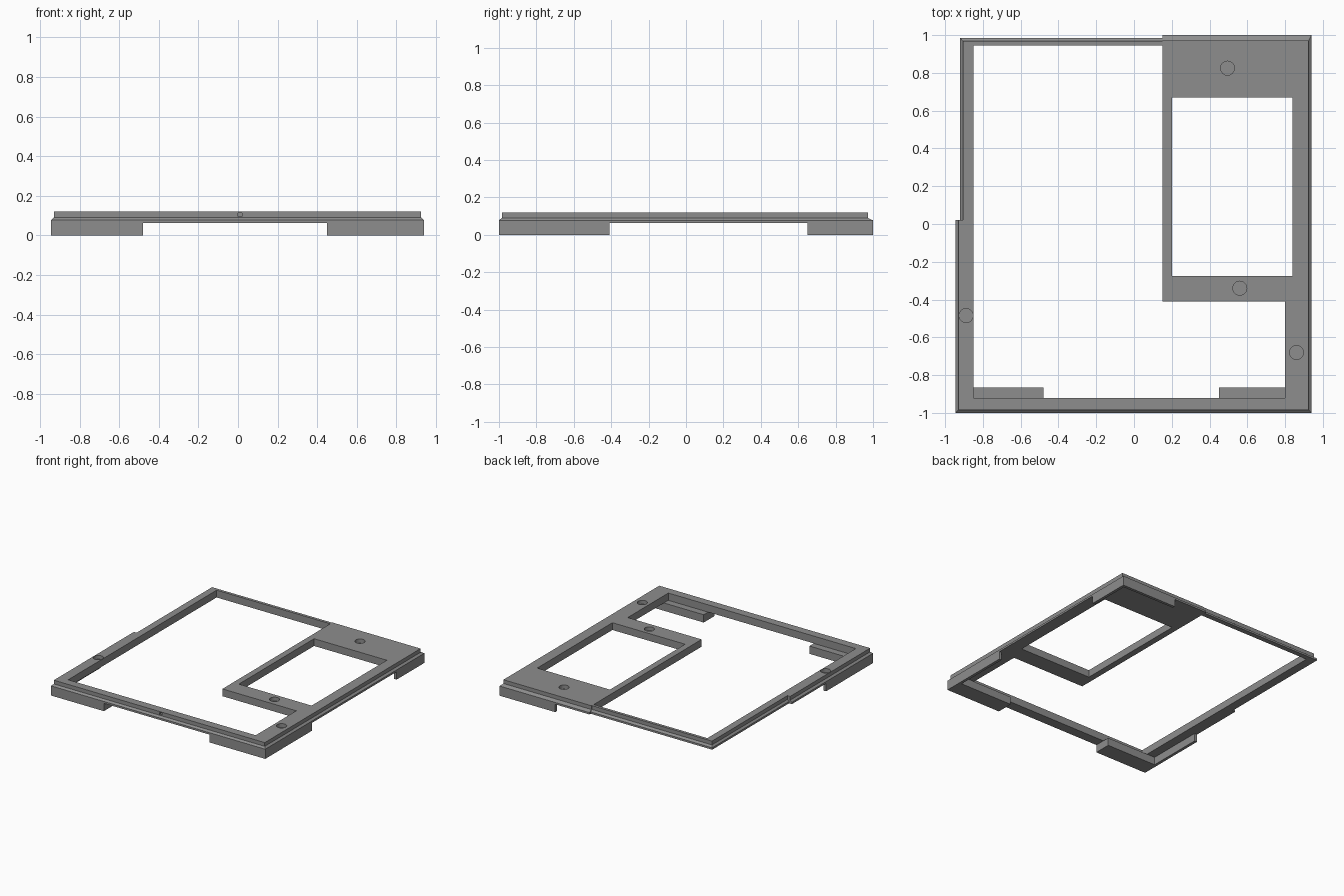
import bpy, bmesh, math

if "Cube" in bpy.data.objects:
    bpy.data.objects.remove(bpy.data.objects["Cube"])

grey = bpy.data.materials.new("mid_grey")
grey.diffuse_color = (0.27, 0.27, 0.27, 1)
grey.use_nodes = True
grey.node_tree.nodes["Principled BSDF"].inputs["Base Color"].default_value = grey.diffuse_color


def add_mesh(name, bm):
    bmesh.ops.recalc_face_normals(bm, faces=bm.faces)
    mesh = bpy.data.meshes.new(name)
    bm.to_mesh(mesh)
    bm.free()
    mesh.materials.append(grey)
    obj = bpy.data.objects.new(name, mesh)
    bpy.context.collection.objects.link(obj)
    return obj


def loft(name, layers):
    """Solid through matching outlines, each given as (outline, z)."""
    bm = bmesh.new()
    rings = [[bm.verts.new((x, y, z)) for x, y in pts] for pts, z in layers]
    n = len(rings[0])
    for low, high in zip(rings, rings[1:]):
        for i in range(n):
            j = (i + 1) % n
            bm.faces.new((low[i], low[j], high[j], high[i]))
    bm.faces.new(rings[0][::-1])
    bm.faces.new(rings[-1])
    return add_mesh(name, bm)


def prism(name, pts, z0, z1):
    return loft(name, [(pts, z0), (pts, z1)])


def rect(x0, y0, x1, y1):
    return [(x0, y0), (x1, y0), (x1, y1), (x0, y1)]


def circle(cx, cy, r, n=32):
    return [(cx + r * math.cos(2 * math.pi * i / n),
             cy + r * math.sin(2 * math.pi * i / n)) for i in range(n)]


def cut(target, cutter):
    mod = target.modifiers.new("cut", 'BOOLEAN')
    mod.operation = 'DIFFERENCE'
    mod.solver = 'EXACT'
    mod.object = cutter
    graph = bpy.context.evaluated_depsgraph_get()
    result = bpy.data.meshes.new_from_object(target.evaluated_get(graph))
    target.modifiers.clear()
    target.data = result
    bpy.data.objects.remove(cutter)


BASE, LIP, STEP, TOP = 0.062, 0.077, 0.09, 0.12

# Frame plate: wide lower lip, chamfer, inset upper band
lower = [(-.945, -1), (.94, -1), (.94, 1), (.15, 1),
         (.15, .985), (-.92, .985), (-.92, .02), (-.945, .02)]
upper = [(-.93, -.985), (.925, -.985), (.925, .972), (.15, .972),
         (.15, .968), (-.906, .968), (-.906, .02), (-.93, .02)]
frame = loft("frame_plate", [(lower, BASE), (lower, LIP), (upper, STEP), (upper, TOP)])

# Large opening and the rectangular window in the side panel
cut(frame, prism("opening_cutter",
                 [(-.85, -.92), (.80, -.92), (.80, -.41),
                  (.15, -.41), (.15, .945), (-.85, .945)], -.1, .3))
cut(frame, prism("window_cutter", rect(.20, -.275, .84, .67), -.1, .3))

# Round blind pockets in the top face
for x, y in [(.495, .825), (.56, -.34), (.86, -.68), (-.889, -.485)]:
    cut(frame, prism("pocket_cutter", circle(x, y, .037), .09, .2))

# Small notch in the front edge
cut(frame, prism("notch_cutter", rect(0, -1.1, .02, -.975), .095, .113))

# Corner feet: thick along the front, thin walls along the sides and back
prism("front_left_foot", [(-.945, -1), (-.48, -1), (-.48, -.865),
                          (-.922, -.865), (-.922, -.41), (-.945, -.41)], 0, BASE)
prism("front_right_foot", [(.45, -1), (.94, -1), (.94, -.41),
                           (.918, -.41), (.918, -.865), (.45, -.865)], 0, BASE)
prism("back_right_foot", [(.45, 1), (.45, .978), (.918, .978),
                          (.918, .65), (.94, .65), (.94, 1)], 0, BASE)
